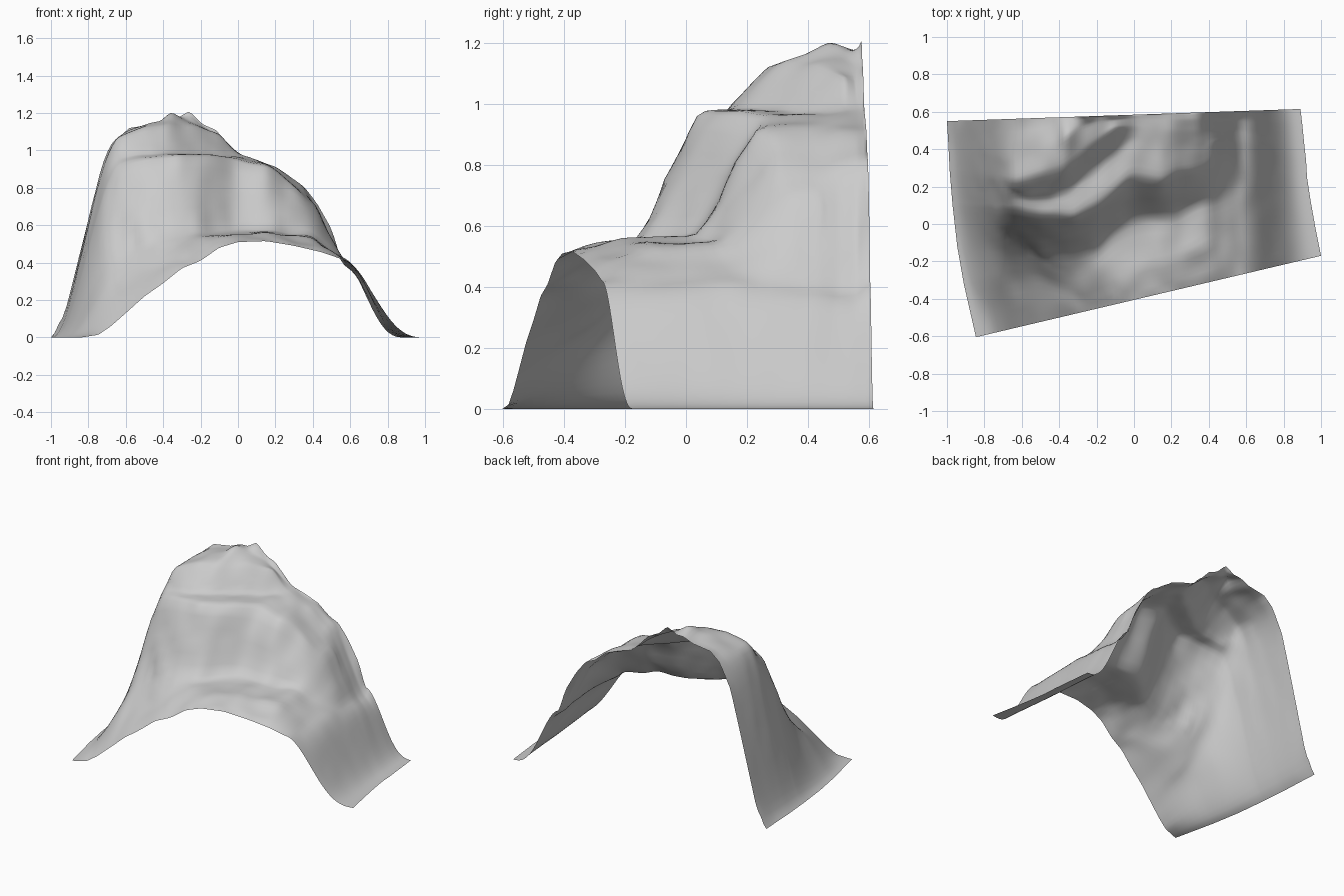
import bpy, bmesh
from mathutils import Vector, noise

if "Cube" in bpy.data.objects:
    bpy.data.objects.remove(bpy.data.objects["Cube"])

COLS, STEPS = 90, 6


def flank(s):
    return s * s * (3 - 2 * s)


def contour(left, right, inner):
    """Evenly spaced points along one ridge line, with eased flanks down to z = 0."""
    pts = []
    for i in range(COLS + 1):
        x = left[0] + (right[0] - left[0]) * i / COLS
        a, b = inner[0], inner[-1]
        if x <= a[0]:
            s = (x - left[0]) / (a[0] - left[0])
            y, z = left[1] + (a[1] - left[1]) * s, a[2] * flank(s) ** .93
        elif x >= b[0]:
            s = (right[0] - x) / (right[0] - b[0])
            y, z = right[1] + (b[1] - right[1]) * s, b[2] * flank(s) ** 1.5
        else:
            for p, q in zip(inner, inner[1:]):
                if p[0] <= x <= q[0]:
                    s = (x - p[0]) / (q[0] - p[0])
                    y, z = p[1] + (q[1] - p[1]) * s, p[2] + (q[2] - p[2]) * s
                    break
        pts.append(Vector((x, y, z)))
    return pts


def straight(left, right, xz):
    """Contour whose plan is a straight line between its two ends."""
    k = (right[1] - left[1]) / (right[0] - left[0])
    return contour(left, right, [(x, left[1] + k * (x - left[0]), z) for x, z in xz])


# Front cut edge
front = straight((-.845, -.605), (1, -.17), [
    (-.75, .012), (-.68, .06), (-.6, .13), (-.5, .22), (-.4, .29), (-.3, .37), (-.2, .41),
    (-.1, .48), (0, .51), (.15, .515), (.3, .49), (.45, .455), (.55, .42)])

# Lower shelf, with a small step running diagonally to the front edge on the left
shelf = contour((-.91, -.32), (.97, -.02), [
    (-.64, -.28, .29), (-.5, -.28, .37), (-.38, -.34, .4), (-.28, -.36, .45), (-.1, -.29, .545),
    (.15, -.22, .56), (.4, -.12, .535), (.56, -.04, .42)])

# Main cliff foot and top
foot = contour((-.945, -.12), (.945, .12), [
    (-.63, -.13, .47), (-.5, -.17, .51), (-.35, -.18, .54), (-.2, -.11, .565),
    (-.03, .03, .56), (.2, .04, .56), (.4, .12, .535), (.56, .19, .42)])
cliff = contour((-.97, .1), (.925, .25), [
    (-.62, .08, .93), (-.5, .04, .965), (-.32, .05, .975), (-.2, .1, .975),
    (-.02, .24, .96), (.15, .24, .92), (.28, .28, .83), (.42, .33, .69), (.57, .37, .4)])

# Upper step foot and top
step = contour((-.975, .16), (.92, .34), [
    (-.63, .13, .96), (-.45, .13, .98), (-.33, .19, .98), (-.18, .32, .98),
    (0, .45, .965), (.15, .4, .93), (.28, .4, .835), (.42, .43, .7), (.57, .44, .39)])
crown = contour((-.985, .28), (.91, .43), [
    (-.63, .23, 1.07), (-.5, .27, 1.125), (-.38, .3, 1.135), (-.25, .41, 1.13),
    (-.1, .52, 1.09), (0, .52, .98), (.2, .5, .91), (.35, .5, .805), (.57, .5, .38)])

# Summit
summit = contour((-.992, .42), (.9, .53), [
    (-.64, .35, 1.07), (-.5, .39, 1.135), (-.41, .44, 1.155), (-.36, .47, 1.215),
    (-.29, .52, 1.17), (-.18, .55, 1.13), (0, .565, .98), (.2, .56, .91),
    (.35, .56, .81), (.57, .56, .38)])

# Back cut edge
back = straight((-1, .55), (.89, .615), [
    (-.93, .11), (-.87, .35), (-.8, .63), (-.73, .9), (-.65, 1.06), (-.58, 1.12),
    (-.45, 1.14), (-.38, 1.17), (-.33, 1.17), (-.26, 1.21),
    (-.19, 1.14), (-.12, 1.11), (0, .98), (.1, .95), (.2, .91), (.28, .84),
    (.35, .81), (.42, .72), (.5, .58), (.55, .42)])

# Loft the contours into one open sheet
lines = [front, shelf, foot, cliff, step, crown, summit, back]
rows = [front]
for a, b in zip(lines, lines[1:]):
    for j in range(1, STEPS + 1):
        rows.append([p.lerp(q, j / STEPS) for p, q in zip(a, b)])

bm = bmesh.new()
grid = [[bm.verts.new(p) for p in row] for row in rows]
for r0, r1 in zip(grid, grid[1:]):
    for i in range(COLS):
        bm.faces.new((r0[i], r0[i + 1], r1[i + 1], r1[i]))

# Soften the creases and roughen the rock, leaving the cut edges alone
inside = [v for v in bm.verts if not v.is_boundary]
for _ in range(2):
    bmesh.ops.smooth_vert(bm, verts=inside, factor=.5, use_axis_x=True, use_axis_y=True, use_axis_z=True)
for v in inside:
    rough = min(1, v.co.z * 2)
    p = v.co.copy()
    v.co.z += .012 * noise.noise(p * 8) * rough
    if .5 < p.z < 1 and p.y < .45:
        v.co.y += .02 * noise.noise(p * 7 + Vector((5, 3, 1))) * rough

mesh = bpy.data.meshes.new("cliff_terrain")
bm.to_mesh(mesh)
bm.free()
mesh.shade_smooth()
bpy.context.collection.objects.link(bpy.data.objects.new("cliff_terrain", mesh))
